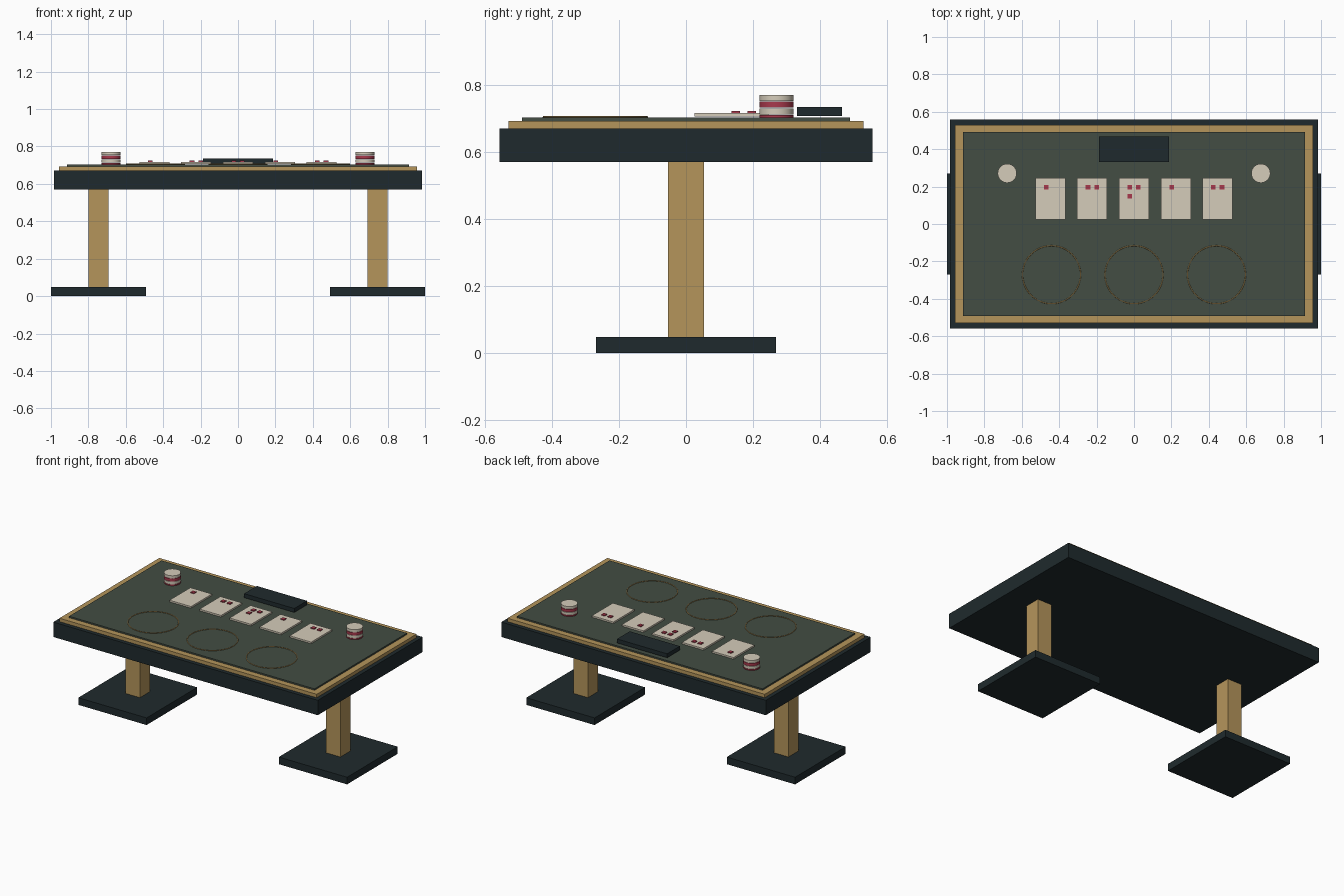
import bpy
from math import radians

if "Cube" in bpy.data.objects:
    bpy.data.objects.remove(bpy.data.objects["Cube"])


def material(name, rgb):
    m = bpy.data.materials.new(name)
    m.diffuse_color = (*rgb, 1)
    m.use_nodes = True
    m.node_tree.nodes["Principled BSDF"].inputs["Base Color"].default_value = m.diffuse_color
    return m


DARK = material("dark", (0.0137, 0.0232, 0.0262))
GOLD = material("gold", (0.462, 0.300, 0.105))
FELT = material("felt_green", (0.056, 0.074, 0.056))
CREAM = material("cream", (0.665, 0.604, 0.491))
RED = material("red", (0.39, 0.04, 0.072))


def finish(name, mat, smooth=False):
    ob = bpy.context.object
    ob.name = name
    ob.data.materials.append(mat)
    if smooth:
        bpy.ops.object.shade_smooth_by_angle(angle=radians(40))
    return ob


def box(name, mat, x, y, z0, z1, w, d):
    bpy.ops.mesh.primitive_cube_add(size=1, location=(x, y, (z0 + z1) / 2))
    bpy.context.object.scale = (w, d, z1 - z0)
    bpy.ops.object.transform_apply(location=False, rotation=False, scale=True)
    return finish(name, mat)


# Stacked top: body, wooden rail, felt
box("table_top", DARK, 0, 0, 0.571, 0.671, 1.968, 1.115)
box("rail", GOLD, 0, 0, 0.671, 0.694, 1.914, 1.061)
box("felt", FELT, 0, 0, 0.694, 0.704, 1.826, 0.982)

# Pedestals and chip stacks, mirrored left and right
for side, s in (("left", -1), ("right", 1)):
    box(side + "_foot", DARK, s * 0.746, 0, 0, 0.048, 0.508, 0.538)
    box(side + "_column", GOLD, s * 0.746, 0, 0.048, 0.571, 0.107, 0.107)
    for i in range(4):
        bpy.ops.mesh.primitive_cylinder_add(
            vertices=32, radius=0.051, depth=0.018,
            location=(s * 0.678, 0.271, 0.7025 + 0.02 * i))
        finish(f"{side}_chip_{i + 1}", CREAM if i % 2 else RED, True)

# Betting circles
for i, x in enumerate((-0.441, 0, 0.441)):
    bpy.ops.mesh.primitive_torus_add(
        major_segments=48, minor_segments=8, major_radius=0.155,
        minor_radius=0.0028, location=(x, -0.271, 0.7055))
    finish(f"betting_ring_{i + 1}", GOLD, True)

# Cards with raised square pips, filled two per row
for i, pips in enumerate((1, 2, 3, 1, 2)):
    x = (i - 2) * 0.2235
    box(f"card_{i + 1}", CREAM, x, 0.136, 0.707, 0.718, 0.16, 0.222)
    for p in range(pips):
        box(f"card_{i + 1}_pip_{p + 1}", RED,
            x - 0.0225 + 0.046 * (p % 2), 0.197 - 0.048 * (p // 2),
            0.717, 0.724, 0.025, 0.025)

# Dealer tray
box("dealer_tray", DARK, 0, 0.399, 0.709, 0.736, 0.373, 0.135)
